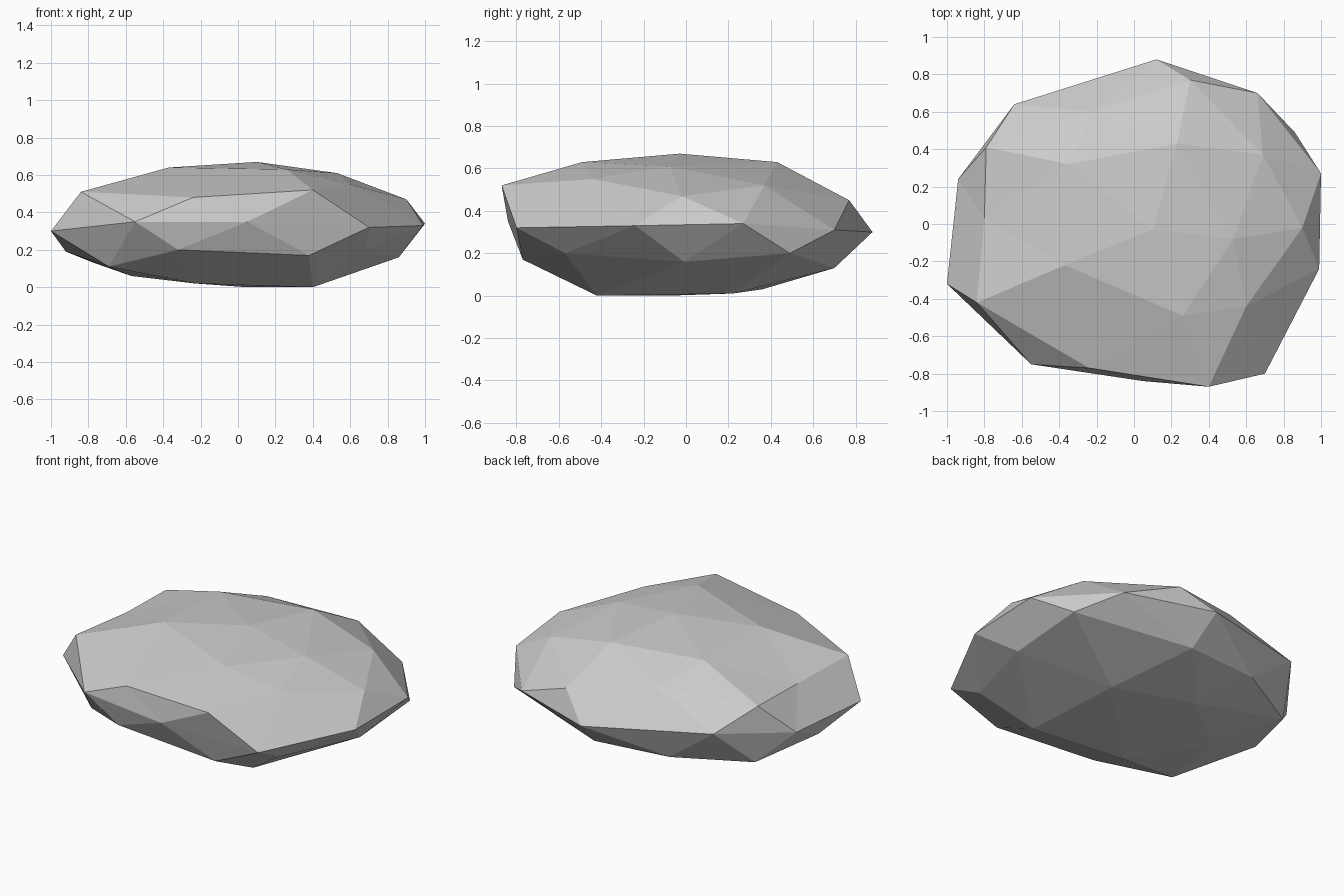
import bpy
import bmesh
from math import atan2, tau

default_cube = bpy.data.objects.get("Cube")
if default_cube:
    bpy.data.objects.remove(default_cube, do_unlink=True)

# Chiselled rings of the stone from crown to base, in hundredths of a unit.
# Each ring runs counter-clockwise, starting from the +x side.
crown = [(10, -3, 67)]
top_slope = [(53, -8, 61), (23, 43, 63), (-35, 32, 63), (-37, -22, 64), (26, -49, 63)]
shoulder = [(90, -2, 47), (69, 37, 52), (30, 77, 45), (-22, 60, 53), (-79, 41, 49),
            (-80, 3, 49), (-84, -42, 51), (-24, -77, 48), (40, -87, 52), (60, -44, 55)]
rim = [(100, 27, 34), (66, 70, 31), (12, 88, 30), (-64, 64, 36), (-94, 24, 30),
       (-100, -32, 30), (-55, -75, 35), (5, -84, 35), (70, -80, 32), (99, -24, 33)]
underside = [(86, -1, 16), (86, 49, 20), (15, 70, 13), (-34, 65, 14), (-77, 41, 13),
             (-92, -1, 19), (-69, -48, 11), (-32, -74, 20), (38, -77, 17), (68, -57, 20)]
foot = [(35, 22, 1), (-16, 36, 3), (-57, 1, 6), (-23, -38, 2), (40, -42, 0)]
base = [(5, -8, 0)]
rings = [crown, top_slope, shoulder, rim, underside, foot, base]


def angle_around_axis(vert):
    """Angle from +x, counter-clockwise, tolerant of rounding at the seam."""
    return (atan2(vert.co.y, vert.co.x) + 0.01) % tau


# Low-poly ball whose latitude rings are pushed out to the chiselled rings
bm = bmesh.new()
bmesh.ops.create_icosphere(bm, subdivisions=2, radius=1)
remaining = sorted(bm.verts, key=lambda vert: -vert.co.z)
for ring in rings:
    ball_ring = sorted(remaining[:len(ring)], key=angle_around_axis)
    remaining = remaining[len(ring):]
    for vert, point in zip(ball_ring, ring):
        vert.co = [value / 100 for value in point]
bmesh.ops.recalc_face_normals(bm, faces=bm.faces)

mesh = bpy.data.meshes.new("flat_rock")
bm.to_mesh(mesh)
bm.free()
mesh.shade_flat()

# Plain stone colour
stone = bpy.data.materials.new("stone grey")
stone.use_nodes = True
grey = (0.6, 0.6, 0.6, 1)
stone.diffuse_color = grey
for node in stone.node_tree.nodes:
    if node.type == "BSDF_PRINCIPLED":
        node.inputs["Base Color"].default_value = grey
mesh.materials.append(stone)

flat_rock = bpy.data.objects.new("flat_rock", mesh)
bpy.context.scene.collection.objects.link(flat_rock)
